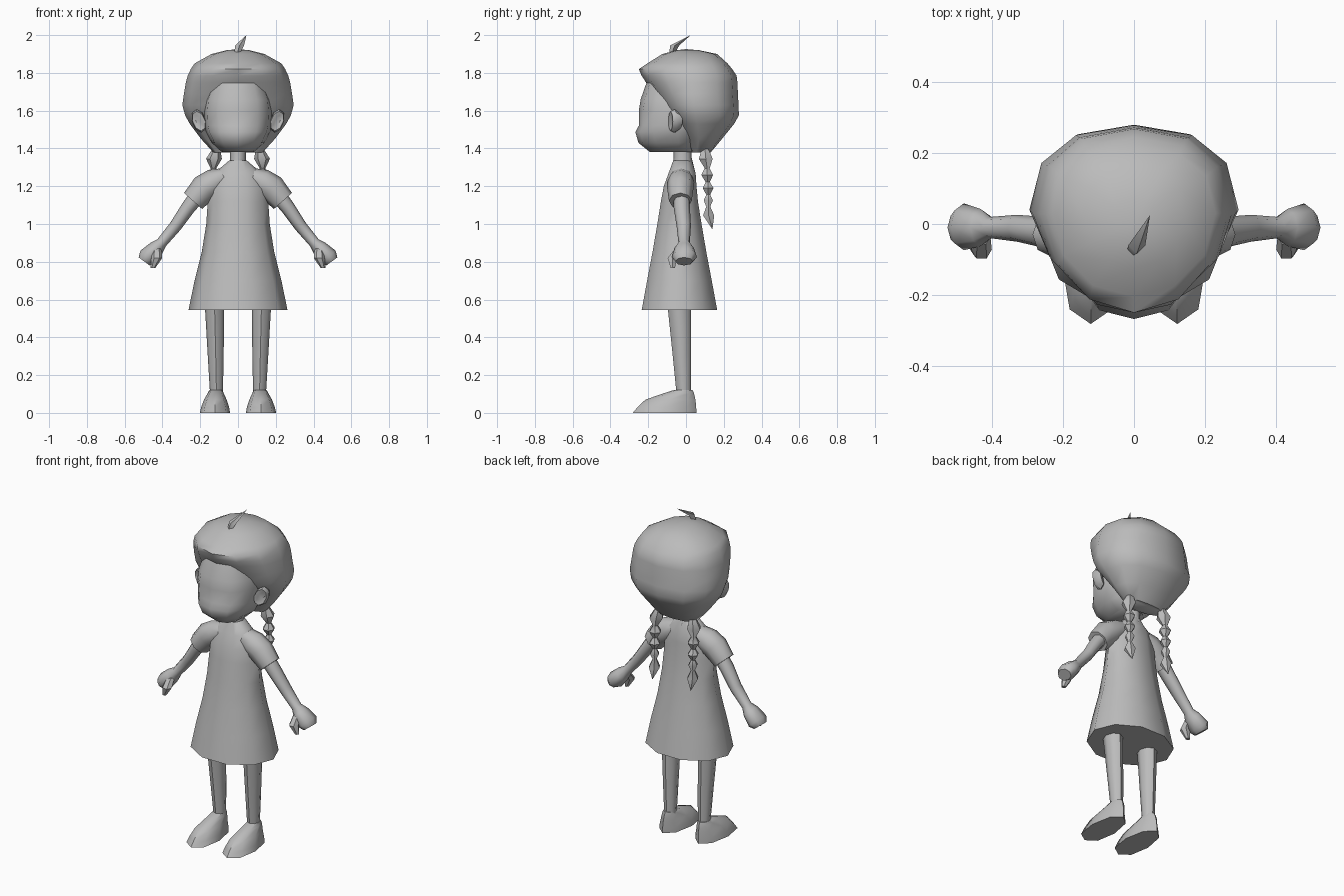
import bpy, bmesh, math
from mathutils import Vector

grey = bpy.data.materials.new("soft_grey")
grey.diffuse_color = (0.5, 0.5, 0.5, 1)


def loft(name, rings, angle=50):
    """Skin a stack of equal-sized point rings and cap both ends."""
    bm = bmesh.new()
    loops = [[bm.verts.new(p) for p in ring] for ring in rings]
    n = len(loops[0])
    for a, b in zip(loops, loops[1:]):
        for i in range(n):
            j = (i + 1) % n
            bm.faces.new((a[i], a[j], b[j], b[i]))
    bm.faces.new(loops[0])
    bm.faces.new(loops[-1])
    bmesh.ops.remove_doubles(bm, verts=bm.verts, dist=0.0005)
    bmesh.ops.recalc_face_normals(bm, faces=bm.faces)
    for f in bm.faces:
        f.smooth = True
    mesh = bpy.data.meshes.new(name)
    bm.to_mesh(mesh)
    bm.free()
    mesh.set_sharp_from_angle(angle=math.radians(angle))
    mesh.materials.append(grey)
    obj = bpy.data.objects.new(name, mesh)
    bpy.context.collection.objects.link(obj)
    return obj


def power(v, p):
    return math.copysign(abs(v) ** p, v)


def level(z, rx, front, back, n=12, x=0, yc=None, pf=1, pb=1):
    """Horizontal ring with its own front and back depth and roundness."""
    yc = (front + back) / 2 if yc is None else yc
    pts = []
    for i in range(n):
        a = 2 * math.pi * i / n
        c, s = math.cos(a), math.sin(a)
        p = pf if s < 0 else pb
        depth = yc - front if s < 0 else back - yc
        pts.append((x + rx * power(c, p), yc + depth * power(s, p), z))
    return pts


def limb(side, path, n=8):
    """Rings across a path in the xz plane: (x, y, z, half height, half depth)."""
    rings = []
    for k, (x, y, z, ru, rv) in enumerate(path):
        a, b = path[max(k - 1, 0)], path[min(k + 1, len(path) - 1)]
        d = Vector((b[0] - a[0], 0, b[2] - a[2])).normalized()
        ring = []
        for i in range(n):
            t = 2 * math.pi * i / n
            u, v = ru * math.cos(t), rv * math.sin(t)
            ring.append((side * (x - d.z * u), y + v, z + d.x * u))
        rings.append(ring)
    return rings


# Head with flat face and protruding mouth
loft("head", [level(z, rx, f, b, yc=-0.04, pf=0.8) for z, rx, f, b in [
    (1.38, 0.085, -0.19, 0.03), (1.43, 0.14, -0.252, 0.06),
    (1.487, 0.17, -0.268, 0.1), (1.52, 0.178, -0.25, 0.12),
    (1.6, 0.182, -0.25, 0.14), (1.66, 0.175, -0.24, 0.14),
    (1.76, 0.14, -0.205, 0.12)]])

# Hair cap, swept back below the fringe
loft("hair", [level(z, rx, f, b, yc=yc, pb=0.85) for z, rx, f, b, yc in [
    (1.378, 0.13, 0.03, 0.13, 0.08), (1.45, 0.195, 0.0, 0.19, 0.07),
    (1.53, 0.255, -0.06, 0.255, 0.06), (1.575, 0.28, -0.1, 0.28, 0.05),
    (1.63, 0.295, -0.13, 0.278, 0.04), (1.69, 0.286, -0.17, 0.275, 0.03),
    (1.75, 0.276, -0.212, 0.272, 0.03), (1.785, 0.266, -0.235, 0.268, 0.03),
    (1.82, 0.25, -0.25, 0.245, 0.03), (1.85, 0.23, -0.205, 0.22, 0.03),
    (1.9, 0.14, -0.125, 0.165, 0.02), (1.92, 0.06, -0.05, 0.07, 0.01),
    (1.926, 0.0, 0.0, 0.0, 0.0)]])

# Tuft on the crown
loft("hair_tuft", [level(z, r, y - r, y + r, n=4, x=x) for z, x, y, r in [
    (1.9, -0.005, -0.075, 0.014), (1.945, 0.008, -0.06, 0.024),
    (2.0, 0.045, 0.025, 0.0)]])

# Neck
loft("neck", [level(1.29, 0.05, -0.075, 0.045, 8),
              level(1.35, 0.042, -0.065, 0.03, 8),
              level(1.42, 0.045, -0.065, 0.03, 8)])

# Flared dress, closed at the hem
loft("dress", [level(z, rx, f, b, 10, yc=-0.03) for z, rx, f, b in [
    (0.545, 0.262, -0.245, 0.175), (0.7, 0.23, -0.215, 0.145),
    (0.85, 0.192, -0.185, 0.115), (1.0, 0.168, -0.158, 0.088),
    (1.12, 0.16, -0.138, 0.068), (1.2, 0.155, -0.122, 0.06),
    (1.27, 0.125, -0.095, 0.055), (1.335, 0.048, -0.07, 0.035)]])

for side, tag in ((1, "left"), (-1, "right")):
    # Ear: flattened oval, leaning outward
    loft("ear_" + tag, [
        [(side * (0.207 + w * math.cos(t) + 0.012 * math.sin(t)),
          y + 0.012 * math.cos(t), 1.545 + h * math.sin(t))
         for t in (2 * math.pi * i / 8 for i in range(8))]
        for y, w, h in [(-0.03, 0.02, 0.04), (-0.06, 0.038, 0.062),
                        (-0.082, 0.034, 0.052), (-0.076, 0.016, 0.028)]])

    # Braid: chain of beads ending in a pointed tail
    loft("braid_" + tag, [level(z, r, y - r, y + r, 6, x=side * x) for z, r, x, y in [
        (1.4, 0.02, 0.115, 0.1), (1.345, 0.042, 0.127, 0.105), (1.295, 0.015, 0.13, 0.112),
        (1.26, 0.036, 0.13, 0.112), (1.222, 0.013, 0.13, 0.115),
        (1.19, 0.033, 0.13, 0.117), (1.155, 0.012, 0.13, 0.118),
        (1.125, 0.028, 0.13, 0.118), (1.092, 0.012, 0.13, 0.118),
        (1.045, 0.034, 0.13, 0.12), (0.972, 0.0, 0.13, 0.14)]])

    # Short sleeve
    loft("sleeve_" + tag, limb(side, [
        (0.07, -0.025, 1.25, 0.05, 0.06), (0.125, -0.028, 1.222, 0.072, 0.072),
        (0.178, -0.03, 1.19, 0.075, 0.07), (0.238, -0.03, 1.122, 0.064, 0.06)]))

    # Arm flowing into a mitten hand
    loft("arm_" + tag, limb(side, [
        (0.19, -0.025, 1.18, 0.045, 0.042), (0.265, -0.022, 1.085, 0.038, 0.043),
        (0.33, -0.012, 0.99, 0.033, 0.038), (0.405, -0.01, 0.9, 0.029, 0.03),
        (0.432, -0.01, 0.872, 0.042, 0.052), (0.48, -0.008, 0.825, 0.05, 0.066),
        (0.497, -0.01, 0.802, 0.036, 0.046)]))

    # Thumb pointing forward and down
    loft("thumb_" + tag, [level(z, r, y - r, y + r, 6, x=side * x) for z, x, y, r in [
        (0.87, 0.43, -0.035, 0.025), (0.82, 0.43, -0.072, 0.029),
        (0.768, 0.45, -0.07, 0.013)]])

    # Leg
    loft("leg_" + tag, [level(z, rx, f, b, 8, x=side * x) for z, rx, f, b, x in [
        (0.1, 0.034, -0.05, 0.025, 0.114), (0.3, 0.042, -0.07, 0.027, 0.118),
        (0.56, 0.051, -0.097, 0.027, 0.124)]])

    # Shoe with a long sloping toe
    loft("shoe_" + tag, [level(z, rx, f, b, 8, x=side * x, yc=yc, pf=0.85)
                         for z, rx, f, b, x, yc in [
        (0.0, 0.08, -0.282, 0.055, 0.122, -0.12), (0.03, 0.074, -0.257, 0.054, 0.121, -0.11),
        (0.07, 0.06, -0.215, 0.05, 0.12, -0.09), (0.105, 0.042, -0.115, 0.042, 0.118, -0.03),
        (0.122, 0.034, -0.06, 0.034, 0.117, -0.012)]])
